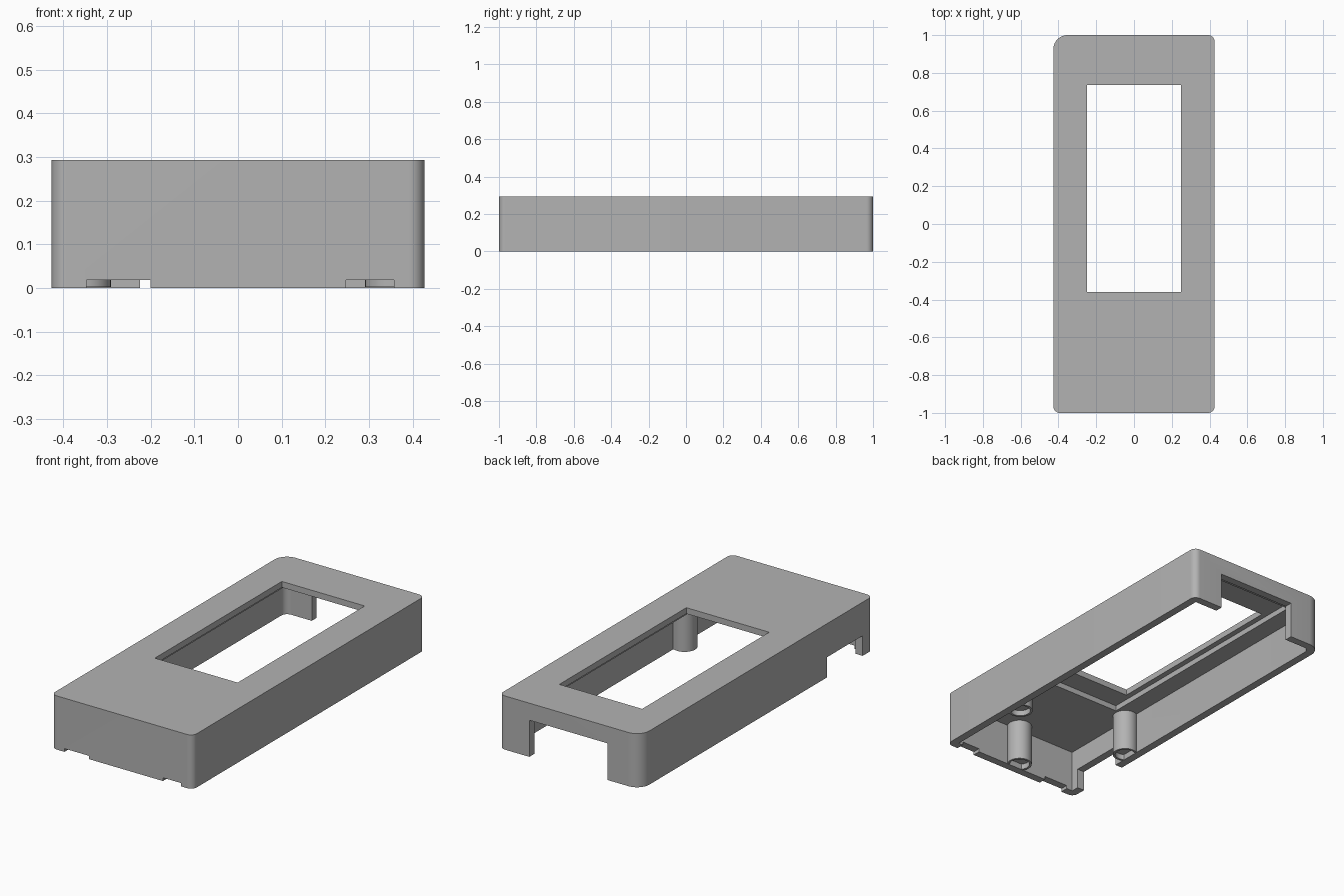
import bpy, bmesh, math

cube = bpy.data.objects.get("Cube")
if cube:
    bpy.data.objects.remove(cube, do_unlink=True)

grey = bpy.data.materials.new("plain grey")
grey.use_nodes = True
grey.diffuse_color = (0.45, 0.45, 0.45, 1)
grey.node_tree.nodes["Principled BSDF"].inputs["Base Color"].default_value = (0.45, 0.45, 0.45, 1)


def outline(x0, x1, y0, y1, radii):
    """Counter-clockwise rectangle; radii run front-right, front-left, back-left, back-right."""
    signs = [(-1, -1), (1, -1), (1, 1), (-1, 1)]
    points = []
    for i, ((sx, sy), r) in enumerate(zip(signs, radii)):
        cx = (x1 if sx > 0 else x0) - sx * r
        cy = (y1 if sy > 0 else y0) - sy * r
        steps = 10 if r else 0
        for k in range(steps + 1):
            a = math.pi * (1 + i / 2) + math.pi / 2 * k / max(steps, 1)
            points.append((cx + r * math.cos(a), cy + r * math.sin(a)))
    return points


def prism(name, points, z0, z1):
    bm = bmesh.new()
    face = bm.faces.new([bm.verts.new((x, y, z0)) for x, y in points])
    top = bmesh.ops.extrude_face_region(bm, geom=[face])["geom"]
    bmesh.ops.translate(bm, vec=(0, 0, z1 - z0),
                        verts=[v for v in top if isinstance(v, bmesh.types.BMVert)])
    bmesh.ops.recalc_face_normals(bm, faces=bm.faces)
    mesh = bpy.data.meshes.new(name)
    bm.to_mesh(mesh)
    bm.free()
    mesh.materials.append(grey)
    obj = bpy.data.objects.new(name, mesh)
    bpy.context.collection.objects.link(obj)
    return obj


def activate(obj):
    bpy.ops.object.select_all(action='DESELECT')
    obj.select_set(True)
    bpy.context.view_layer.objects.active = obj


def cut(obj, x0, x1, y0, y1, z0, z1, radii=(0, 0, 0, 0)):
    cutter = prism("cutter", outline(x0, x1, y0, y1, radii), z0, z1)
    cutter.hide_render = True
    activate(obj)
    mod = obj.modifiers.new("cut", 'BOOLEAN')
    mod.operation = 'DIFFERENCE'
    mod.solver = 'EXACT'
    mod.object = cutter
    bpy.ops.object.modifier_apply(modifier=mod.name)
    bpy.data.objects.remove(cutter, do_unlink=True)


def smooth(obj):
    activate(obj)
    bpy.ops.object.shade_smooth_by_angle(angle=math.radians(30))


# Outer shell with one larger corner
half_w, wall = 0.427, 0.043
in_x, in_y = half_w - wall, 1 - wall
case = prism("case_shell", outline(-half_w, half_w, -1, 1, (0.035, 0.035, 0.035, 0.075)), 0, 0.293)

# Hollow inside, screen recess and screen window
cut(case, -in_x, in_x, -in_y, in_y, -0.1, 0.23, (0, 0, 0, 0.035))
cut(case, -0.28, 0.28, -0.48, 0.907, 0.1, 0.26)
cut(case, -0.25, 0.25, -0.36, 0.735, 0.1, 0.4)

# Back opening, side notch and two shallow front notches
cut(case, -0.225, 0.245, 0.94, 1.1, -0.1, 0.2)
cut(case, -0.5, -0.37, -0.913, -0.607, -0.1, 0.11)
for x0, x1 in ((-0.347, -0.2), (0.247, 0.357)):
    cut(case, x0, x1, -1.1, -0.94, -0.1, 0.018)
smooth(case)


# Screw posts with a shallow socket at the foot
def post(name, x, y):
    bm = bmesh.new()
    n = 32
    rings = []
    for r, z in ((0.064, 0.24), (0.064, 0.002), (0.052, 0.002), (0.052, 0.032)):
        rings.append([bm.verts.new((x + r * math.cos(2 * math.pi * k / n),
                                    y + r * math.sin(2 * math.pi * k / n), z)) for k in range(n)])
    for a, b in zip(rings, rings[1:]):
        for k in range(n):
            bm.faces.new((a[k], a[(k + 1) % n], b[(k + 1) % n], b[k]))
    bm.faces.new(rings[0])
    bm.faces.new(rings[-1])
    bmesh.ops.recalc_face_normals(bm, faces=bm.faces)
    mesh = bpy.data.meshes.new(name)
    bm.to_mesh(mesh)
    bm.free()
    mesh.materials.append(grey)
    obj = bpy.data.objects.new(name, mesh)
    bpy.context.collection.objects.link(obj)
    smooth(obj)


post("left_post", 0.355, -0.495)
post("right_post", -0.355, -0.495)
post("front_post", 0.0, -0.925)
